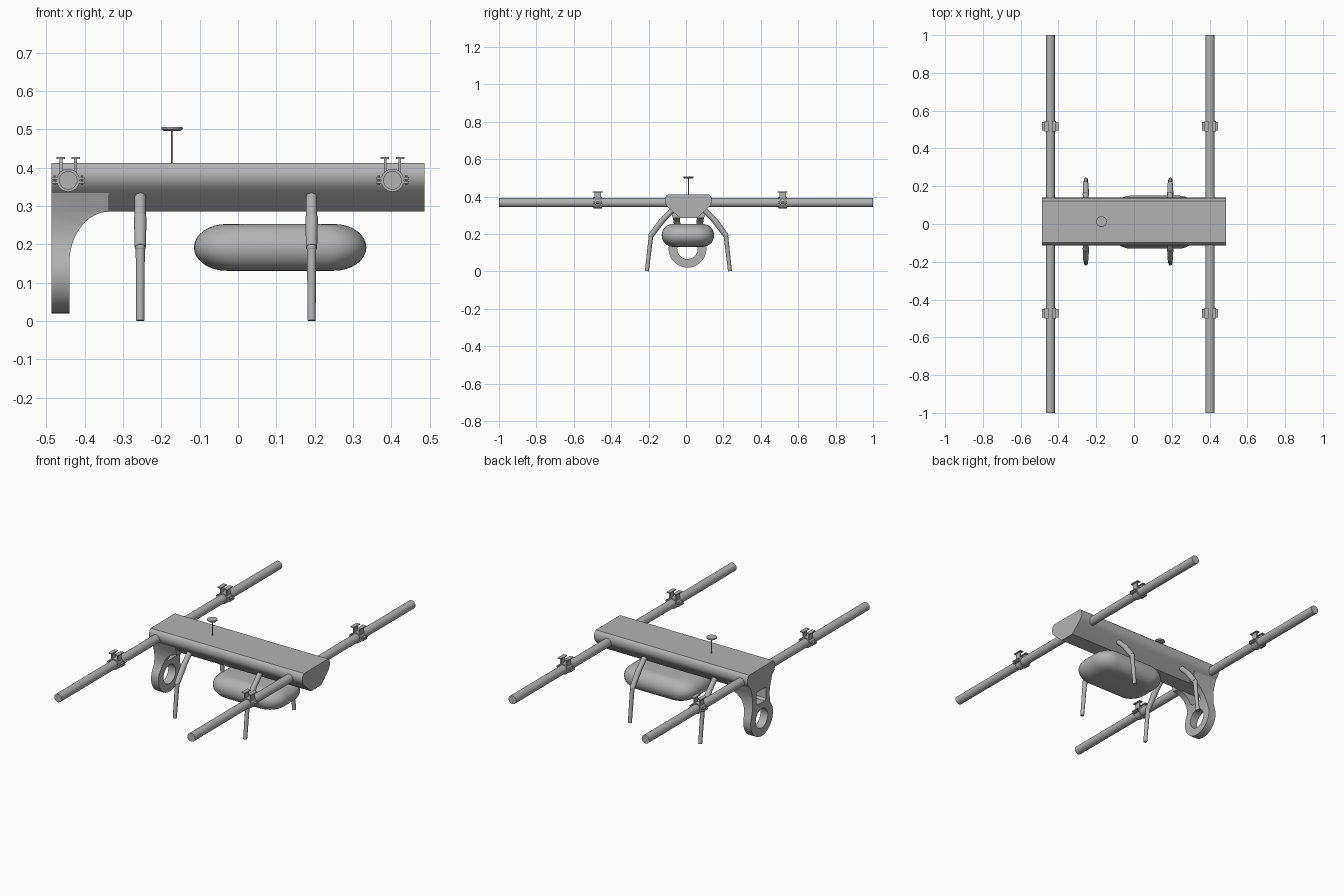
import bpy, bmesh
from math import sin, cos, pi, radians
from mathutils import Vector, Matrix

cube = bpy.data.objects.get("Cube")
if cube:
    bpy.data.objects.remove(cube)

grey = bpy.data.materials.new("plain_grey")
grey.use_nodes = True
grey.diffuse_color = (0.45, 0.45, 0.45, 1)
grey.node_tree.nodes["Principled BSDF"].inputs["Base Color"].default_value = grey.diffuse_color

MID = 0.013  # y of the hull centre line


def finish(name, bm, smooth=30):
    bmesh.ops.recalc_face_normals(bm, faces=bm.faces)
    mesh = bpy.data.meshes.new(name)
    bm.to_mesh(mesh)
    bm.free()
    mesh.materials.append(grey)
    ob = bpy.data.objects.new(name, mesh)
    bpy.context.collection.objects.link(ob)
    shade(ob, smooth)
    return ob


def shade(ob, angle):
    bpy.ops.object.select_all(action='DESELECT')
    ob.select_set(True)
    bpy.context.view_layer.objects.active = ob
    bpy.ops.object.shade_smooth_by_angle(angle=radians(angle))


def loft(bm, rings):
    loops = [[bm.verts.new(p) for p in ring] for ring in rings]
    n = len(loops[0])
    for a, b in zip(loops, loops[1:]):
        for i in range(n):
            j = (i + 1) % n
            bm.faces.new((a[i], a[j], b[j], b[i]))
    bm.faces.new(loops[0])
    bm.faces.new(loops[-1])


def prism(name, pts, axis, lo, hi, smooth=30):
    """Extrude a profile along x (points are y, z) or y (points are x, z)."""
    bm = bmesh.new()
    place = (lambda t, u, v: (t, u, v)) if axis == 'x' else (lambda t, u, v: (u, t, v))
    loft(bm, [[place(t, u, v) for u, v in pts] for t in (lo, hi)])
    return finish(name, bm, smooth)


def rod(bm, a, b, r1, r2=None, segs=24):
    a, b = Vector(a), Vector(b)
    d = b - a
    m = Matrix.Translation((a + b) / 2) @ d.to_track_quat('Z', 'Y').to_matrix().to_4x4()
    bmesh.ops.create_cone(bm, cap_ends=True, segments=segs, radius1=r1,
                          radius2=r1 if r2 is None else r2, depth=d.length, matrix=m)


def box(bm, centre, size):
    m = Matrix.Translation(centre) @ Matrix.Diagonal((*size, 1))
    bmesh.ops.create_cube(bm, size=1, matrix=m)


def circle(cy, cz, r, start=0, end=2 * pi, n=40):
    return [(cy + r * cos(start + (end - start) * i / n),
             cz + r * sin(start + (end - start) * i / n)) for i in range(n + 1)]


def mirrored(half):
    """Mirror a right-hand half profile about the hull centre line."""
    return [(MID + y, z) for y, z in half] + [(MID - y, z) for y, z in reversed(half)]


def boolean(ob, cutter, operation):
    mod = ob.modifiers.new("cut", 'BOOLEAN')
    mod.operation, mod.object, mod.solver = operation, cutter, 'EXACT'
    bpy.ops.object.select_all(action='DESELECT')
    bpy.context.view_layer.objects.active = ob
    ob.select_set(True)
    bpy.ops.object.modifier_apply(modifier=mod.name)
    bpy.data.objects.remove(cutter)


# Hull beam: flat top, rounded shoulders, sloping underside
hull_half = [(0.045, 0.285), (0.106, 0.34), (0.116, 0.351), (0.123, 0.364),
             (0.126, 0.378), (0.124, 0.392), (0.119, 0.404), (0.110, 0.412)]
prism("hull_beam", mirrored(hull_half), 'x', -0.487, 0.487)

# Tail bracket: curved side profile trimmed to a ring-ended outline
curve = [(-0.337 - 0.103 * cos(pi / 2 * i / 16), 0.15 + 0.135 * sin(pi / 2 * i / 16))
         for i in range(17)]
bracket = prism("tail_bracket", [(-0.487, 0), (-0.44, 0)] + curve +
                [(-0.337, 0.335), (-0.487, 0.335)], 'y', -0.3, 0.3)
ring_y, ring_z = 0.008, 0.121
outer = circle(ring_y, ring_z, 0.101, radians(-200), radians(20))
neck = [(0.081, 0.19), (0.077, 0.22), (0.077, 0.25), (0.083, 0.285), (0.1, 0.335)]
outline = outer + [(MID + y, z) for y, z in neck] + [(MID - y, z) for y, z in reversed(neck)]
boolean(bracket, prism("outline_cutter", outline, 'x', -0.6, -0.2), 'INTERSECT')
hole = circle(ring_y, ring_z, 0.055)[:-1]
boolean(bracket, prism("hole_cutter", hole, 'x', -0.6, -0.2), 'DIFFERENCE')
window = mirrored([(0.03, 0.212), (0.042, 0.222), (0.045, 0.288)])
boolean(bracket, prism("window_cutter", window, 'x', -0.6, -0.2), 'DIFFERENCE')
shade(bracket, 30)

# Cross booms with a clamp on each half
BOOM_Z = 0.367
for side, x in (("right", -0.443), ("left", 0.403)):
    bm = bmesh.new()
    rod(bm, (x, -1, BOOM_Z), (x, 1, BOOM_Z), 0.024, segs=32)
    finish(side + "_boom", bm)
    for end, y in (("front", -0.472), ("back", 0.517)):
        bm = bmesh.new()
        rod(bm, (x, y - 0.022, BOOM_Z), (x, y + 0.022, BOOM_Z), 0.03, segs=32)
        for s in (-1, 1):
            for dz in (-0.005, 0.005):  # bolted flanges
                box(bm, (x + s * 0.034, y, BOOM_Z + dz), (0.018, 0.044, 0.006))
            for dy in (-0.012, 0.012):  # flange bolts
                rod(bm, (x + s * 0.036, y + dy, BOOM_Z - 0.012),
                    (x + s * 0.036, y + dy, BOOM_Z + 0.012), 0.003, segs=8)
            box(bm, (x + s * 0.019, y, 0.405), (0.007, 0.034, 0.04))
            box(bm, (x + s * 0.02, y, 0.425), (0.022, 0.054, 0.005))
        finish(f"{end}_{side}_clamp", bm)

# Jointed landing legs
for place, x in (("right", -0.255), ("left", 0.192)):
    for end, s in (("front", -1), ("back", 1)):
        top, elbow, knee, foot = [(x, MID + s * y, z) for y, z in
                                  ((0.085, 0.327), (0.142, 0.27), (0.2, 0.192), (0.222, 0.001))]
        bm = bmesh.new()
        rod(bm, top, elbow, 0.0145)
        rod(bm, elbow, knee, 0.0165, 0.0145)
        rod(bm, knee, foot, 0.012, 0.0105)
        for p, r in ((top, 0.0145), (elbow, 0.0155), (knee, 0.0135)):
            bmesh.ops.create_uvsphere(bm, u_segments=16, v_segments=10, radius=r,
                                      matrix=Matrix.Translation(p))
        finish(f"{end}_{place}_leg", bm)

# Slung pod: rounded rectangles stacked along a swelling section
bm = bmesh.new()
rings = []
steps = 16
for k in range(steps + 1):
    a = -pi / 2 + pi * k / steps
    inset = 1 - cos(a)
    hx, hy = 0.225 - 0.085 * inset, 0.14 - 0.06 * inset
    r = 0.095 - 0.045 * inset
    z = 0.192 + 0.061 * sin(a)
    ring = []
    for q, (sx, sy) in enumerate(((1, 1), (-1, 1), (-1, -1), (1, -1))):
        for i in range(9):
            t = pi / 2 * (q + i / 8)
            ring.append((0.11 + sx * (hx - r) + r * cos(t),
                         MID - 0.003 + sy * (hy - r) + r * sin(t), z))
    rings.append(ring)
loft(bm, rings)
finish("slung_pod", bm, 40)

# Antenna: thin mast with a lens-edged disc
bm = bmesh.new()
ax = -0.172
rod(bm, (ax, MID, 0.40), (ax, MID, 0.5), 0.003, segs=12)
rod(bm, (ax, MID, 0.496), (ax, MID, 0.501), 0.022, 0.028, segs=32)
rod(bm, (ax, MID, 0.501), (ax, MID, 0.506), 0.028, 0.027, segs=32)
finish("antenna", bm)
